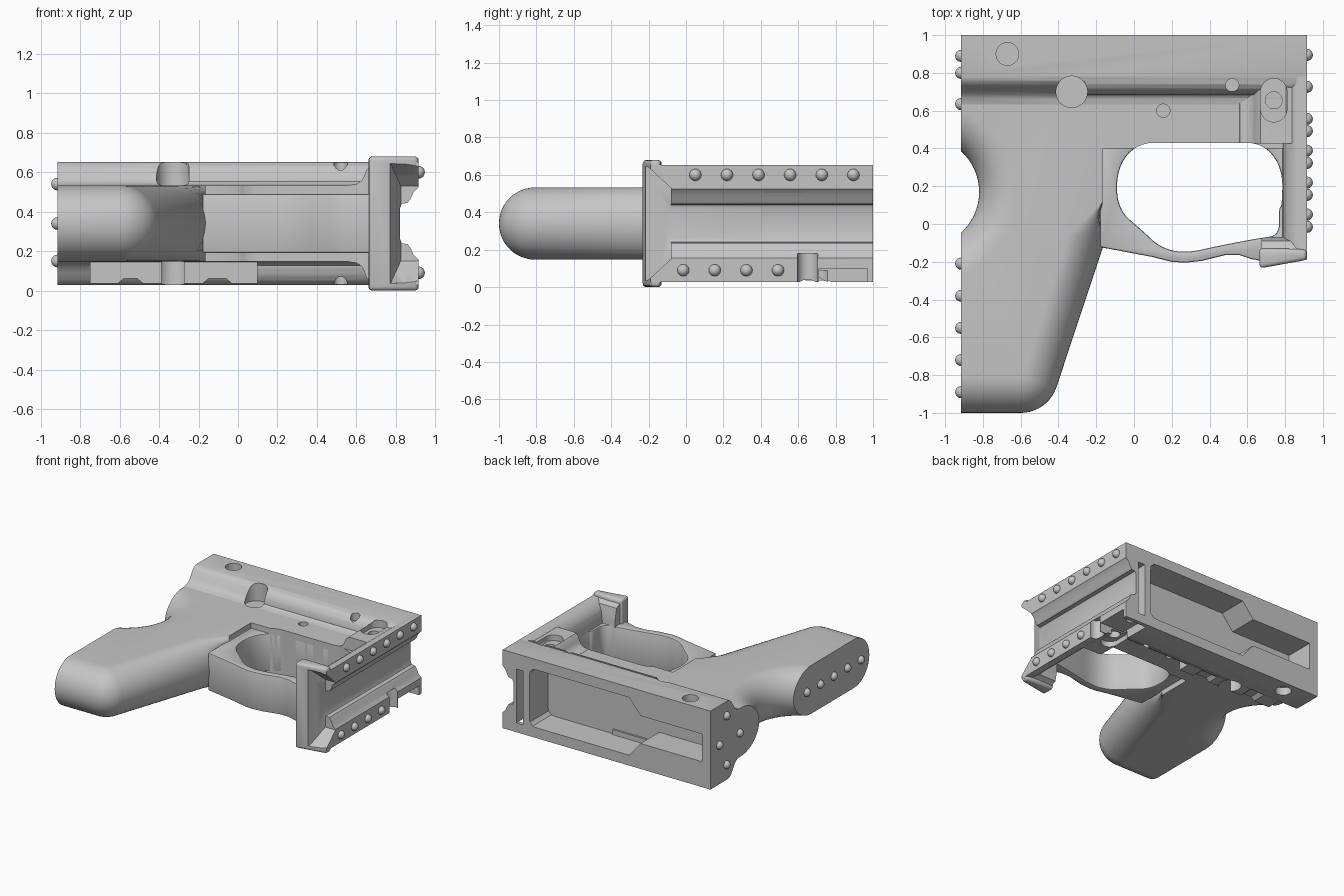
import bpy, bmesh
from math import pi, sin, cos, acos, atan2
from mathutils import Vector

cube = bpy.data.objects.get("Cube")
if cube:
    bpy.data.objects.remove(cube, do_unlink=True)

MID = 0.34    # height of the symmetry plane
END = 0.915   # half length
R = 0.193     # half thickness of handle and web

grey = bpy.data.materials.new("plain grey")
grey.use_nodes = True
grey.diffuse_color = (0.56, 0.56, 0.56, 1)
grey.node_tree.nodes["Principled BSDF"].inputs["Base Color"].default_value = (0.56, 0.56, 0.56, 1)


def loft(name, rings):
    """Skin a stack of equally long rings and cap both ends."""
    bm = bmesh.new()
    rows = [[bm.verts.new(p) for p in ring] for ring in rings]
    n = len(rows[0])
    for a, b in zip(rows, rows[1:]):
        for i in range(n):
            j = (i + 1) % n
            bm.faces.new((a[i], a[j], b[j], b[i]))
    bm.faces.new(rows[0][::-1])
    bm.faces.new(rows[-1])
    bmesh.ops.recalc_face_normals(bm, faces=bm.faces)
    mesh = bpy.data.meshes.new(name)
    bm.to_mesh(mesh)
    bm.free()
    mesh.materials.append(grey)
    ob = bpy.data.objects.new(name, mesh)
    bpy.context.collection.objects.link(ob)
    return ob


def prism(name, pts, lo, hi, axis):
    """Extrude a flat outline along one axis."""
    place = {"x": lambda a, b, t: (t, a, b),
             "y": lambda a, b, t: (a, t, b),
             "z": lambda a, b, t: (a, b, t)}[axis]
    return loft(name, [[place(a, b, t) for a, b in pts] for t in (lo, hi)])


def box(name, x, y, z):
    return prism(name, [(x[0], y[0]), (x[1], y[0]), (x[1], y[1]), (x[0], y[1])], z[0], z[1], "z")


def mirrored(pts):
    """Mirror (u, half width) points across the symmetry plane."""
    return [(u, MID + h) for u, h in pts] + [(u, MID - h) for u, h in reversed(pts)]


def rounded(pts, steps):
    """Corner cutting on a closed outline."""
    for _ in range(steps):
        pairs = zip(pts, pts[1:] + pts[:1])
        pts = [tuple(p * (1 - t) + q * t for p, q in zip(a, b))
               for a, b in pairs for t in (0.25, 0.75)]
    return pts


def stadium(x, y, r, stretch=0.0, n=32):
    return [(x + r * cos(2 * pi * (i + .5) / n),
             y + r * sin(2 * pi * (i + .5) / n) + (stretch if i < n // 2 else -stretch))
            for i in range(n)]


def apply(ob, kind, **settings):
    mod = ob.modifiers.new(kind, kind)
    for key, value in settings.items():
        setattr(mod, key, value)
    bpy.context.view_layer.objects.active = ob
    bpy.ops.object.modifier_apply(modifier=mod.name)


def bevel(ob, width, segments):
    apply(ob, "BEVEL", width=width, segments=segments, limit_method="ANGLE", angle_limit=0.8)


def cut(parts, cutters):
    for c in cutters:
        c.hide_render = True
        for ob in parts:
            apply(ob, "BOOLEAN", operation="DIFFERENCE", solver="EXACT", object=c)
    for c in cutters:
        bpy.data.objects.remove(c, do_unlink=True)


# Upper body with its S-shaped shoulder, fuller towards the end block
slope = [(1, .3125), (.78, .3125), (.757, .306), (.735, .285), (.712, .25),
         (.69, .218), (.665, .2), (.62, .19)]
body = prism("upper_body", mirrored(slope), -END, END, "x")
full = [(.76, .311), (.74, .307), (.715, .29), (.695, .262), (.683, .225), (.68, .18)]
shoulder = prism("full_shoulder", mirrored(full), -.26, .9, "x")

# Narrow web below the shoulder
web = box("lower_web", (-.18, .84), (.4, .7), (MID - R, MID + R))

# Raised boss with a hollow foot, beside the end block
foot = [(.55, .18), (.56, .194), (.6, .2), (.625, .215), (.64, .24), (.65, .27),
        (.67, .29), (.7, .295), (.9, .295)]
boss = prism("side_boss", mirrored(foot), .425, .73, "y")

# End block, blending out to full width
flare = [(.785, .15), (.79, .2), (.805, .25), (.83, .29), (.865, .3125), (END, .3125)]
block = prism("end_block", mirrored(flare), -.19, 1, "y")

# Flared rim under the end block
rim = prism("flared_rim", [(.665, -.235), (END, -.19), (END, -.135), (.8, -.13), (.66, -.13)],
            0, 2 * MID, "z")
bevel(rim, 0.02, 3)
neck = [(-.16, .33), (-.135, .3125), (-.09, .29), (-.07, .2)]
rim_neck = prism("rim_neck", mirrored(neck), .675, END, "x")

# Loop below the web
outer = [(-.18, .45), (-.18, -.12), (-.165, -.125), (.1, -.175), (.2, -.2), (.27, -.205),
         (.36, -.195), (.48, -.165), (.56, -.165), (.62, -.185), (.7, -.2), (.86, -.17), (.86, .45)]
loop = prism("finger_loop", outer, MID - .15, MID + .15, "z")
opening = rounded([(-.09, .08), (-.09, .3), (.02, .43), (.2, .43), (.5, .43), (.68, .43),
                   (.785, .3), (.785, .1), (.765, .08), (.77, -.06), (.66, -.075), (.45, -.115),
                   (.27, -.155), (.14, -.125), (.05, -.04)], 3)
cut([loop, web, boss, block, rim_neck], [prism("opening_cutter", opening, -.2, .9, "z")])
bevel(loop, 0.012, 2)


# Handle: a fully rounded slab, built from inset layers
def handle_outline(d):
    strap = Vector((.947, -.322))
    corner = Vector((-.6, -.8))
    r = .2 - d
    pts = [(-END, -1 + d)]
    end = atan2(strap.y, strap.x)
    for i in range(11):
        a = -pi / 2 + (end + pi / 2) * i / 10
        pts.append((corner.x + r * cos(a), corner.y + r * sin(a)))
    top = Vector((-.16, -.11)) - strap * d
    pts += [tuple(top), (-.165, .12), (-.165, .66), (-END, .66)]
    reach = .29 + d
    half = acos(.195 / reach)
    pts += [(-1.11 + reach * cos(a), .17 + reach * sin(a))
            for a in [half - half * i / 10 for i in range(21)]]
    return pts


layers = []
for i in range(25):
    a = -pi / 2 + pi * i / 24
    layers.append([(x, y, MID + R * sin(a)) for x, y in handle_outline(R * (1 - cos(a)))])
handle = loft("handle", layers)

# Raised plates on the underside
steps = [(-.75, .15), (-.75, .035), (-.61, .035), (-.58, .06), (-.51, .06), (-.48, .035),
         (-.18, .035), (-.15, .06), (-.06, .06), (-.03, .035), (.1, .035), (.1, .15)]
plates = prism("underside_plates", steps, .64, .78, "y")

# Shallow decorative recess and slot in the back face
recess = [(.68, .17), (.675, .2), (.65, .225), (.62, .23), (-.2, .23), (-.3, .11), (-.84, .11)]
cut([body], [prism("recess_cutter", mirrored(recess), .765, 1.1, "y")])
cut([body, block], [box("slot_cutter", (.735, .795), (.85, 1.1), (.1, .53))])

# Grooved end face, funnel in the rim and notches near the underside
groove = [(1, .185), (END, .185), (.89, .16), (.875, .125), (.86, .105), (.83, .1), (.82, .075)]
ends = [body, shoulder, boss, block, rim, rim_neck, loop, web]
cut(ends, [prism("groove_cutter", mirrored(groove), -.5, 1.2, "y")])
funnel = []
for y, x, h in ((-.26, .755, .315), (-.2, .775, .3), (-.08, .825, .19)):
    funnel.append([(x, y, MID - h), (1, y, MID - h), (1, y, MID + h), (x, y, MID + h)])
cut([rim, rim_neck, block, loop], [loft("funnel_cutter", funnel)])
cut([body, shoulder, block, boss],
    [box("notch_cutter", (.7, 1), (.71, .97), (-.1, .1)),
     prism("column_cutter", stadium(.9, .65, .055), -.1, .18, "z")])

# Blind round dimples on both faces
dimples = [(-.67, .9, .06, 0, .25), (-.33, .7, .083, 0, .17), (.155, .6, .035, 0, .14),
           (.52, .735, .035, 0, .25), (.74, .655, .07, .045, .25), (.74, .655, .045, 0, .2)]
for x, y, r, stretch, depth in dimples:
    for side in (1, -1):
        c = prism("dimple_cutter", stadium(x, y, r, stretch), MID + side * depth,
                  MID + side * .45, "z")
        parts = [body, shoulder, web, boss] + ([handle] if x < -.2 else [])
        cut(parts + ([plates] if side < 0 else []), [c])


# Round studs on both end faces
def stud(name, x, y, z):
    bpy.ops.mesh.primitive_uv_sphere_add(segments=20, ring_count=12, radius=.032, location=(x, y, z))
    ob = bpy.context.object
    ob.name = name
    ob.data.materials.append(grey)
    return ob


studs = [stud("front_end_stud", END, .05 + .169 * i, .6) for i in range(6)]
studs += [stud("front_end_stud", END, -.015 + .169 * i, .09) for i in range(4)]
studs += [stud("handle_stud", -END, -.89 + .17 * i, MID) for i in range(5)]
studs += [stud("rear_end_stud", -END, y, z)
          for y, z in ((.8, .54), (.8, .15), (.89, MID), (.635, MID))]

# Smooth shading with sharp edges kept
for ob in ends + [handle, plates] + studs:
    bpy.ops.object.select_all(action="DESELECT")
    ob.select_set(True)
    bpy.context.view_layer.objects.active = ob
    bpy.ops.object.shade_smooth_by_angle(angle=0.6)
